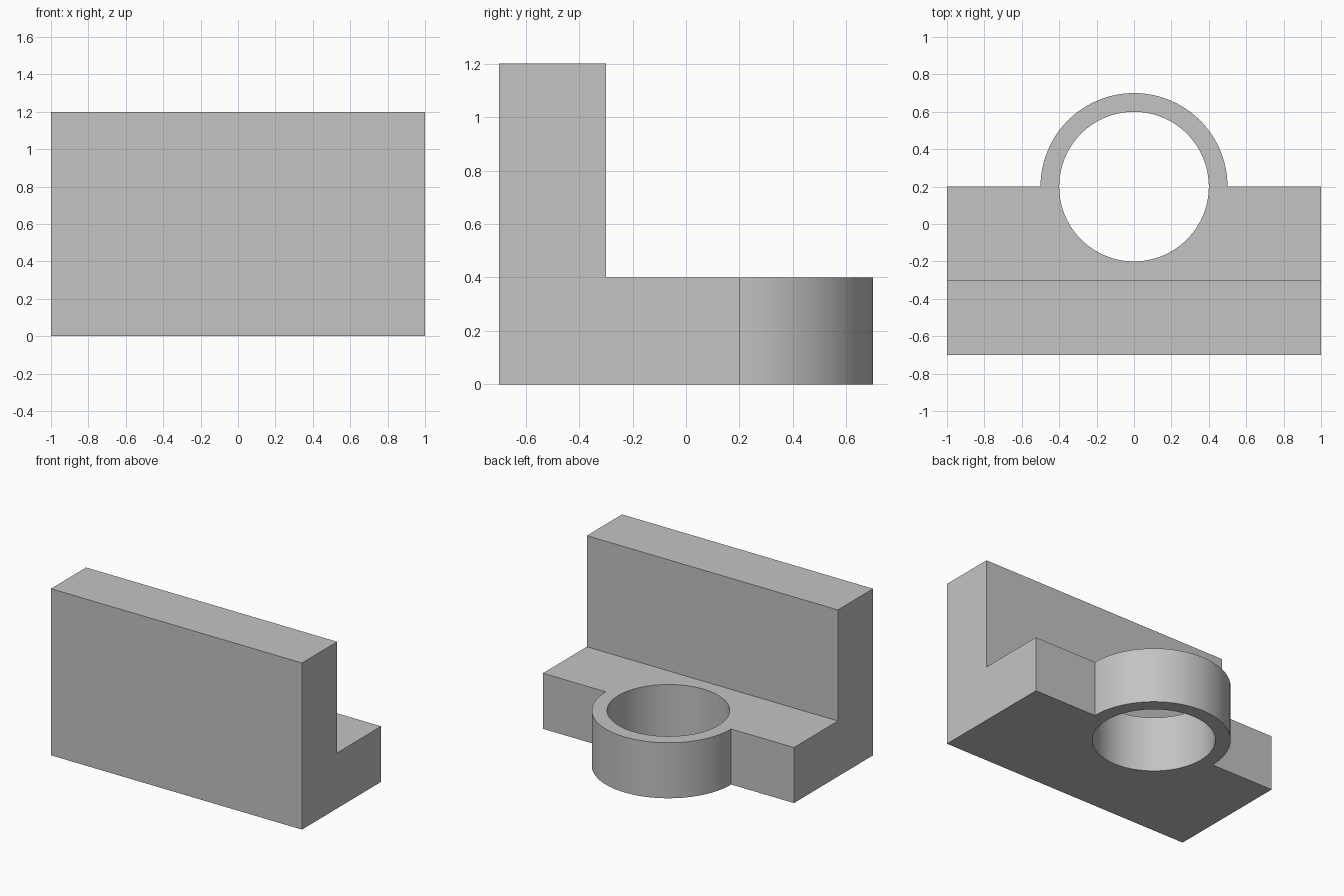
import bpy, bmesh
from math import radians
from mathutils import Matrix

cube = bpy.data.objects.get("Cube")
if cube:
    bpy.data.objects.remove(cube, do_unlink=True)

HALF_WIDTH = 1.0
FRONT, WALL_BACK, PLATE_BACK = -0.7, -0.3, 0.2
PLATE_TOP, WALL_TOP = 0.4, 1.2
BOSS_RADIUS, BORE_RADIUS = 0.5, 0.4
SEGMENTS = 96

grey = bpy.data.materials.new("light_grey")
grey.use_nodes = True
colour = (0.55, 0.55, 0.55, 1)
grey.diffuse_color = colour
grey.node_tree.nodes["Principled BSDF"].inputs["Base Color"].default_value = colour


def add_object(name, bm):
    bmesh.ops.recalc_face_normals(bm, faces=bm.faces)
    mesh = bpy.data.meshes.new(name)
    bm.to_mesh(mesh)
    bm.free()
    mesh.materials.append(grey)
    obj = bpy.data.objects.new(name, mesh)
    bpy.context.collection.objects.link(obj)
    return obj


def cylinder(name, radius, bottom, top):
    bm = bmesh.new()
    bmesh.ops.create_cone(
        bm, cap_ends=True, segments=SEGMENTS, radius1=radius, radius2=radius,
        depth=top - bottom,
        matrix=Matrix.Translation((0, PLATE_BACK, (bottom + top) / 2)))
    return add_object(name, bm)


def combine(target, tool, operation):
    mod = target.modifiers.new(tool.name, 'BOOLEAN')
    mod.object, mod.operation, mod.solver = tool, operation, 'EXACT'
    tool.hide_render = True


# L-shaped profile swept across the width: upright wall and base plate
profile = [(FRONT, 0), (PLATE_BACK, 0), (PLATE_BACK, PLATE_TOP),
           (WALL_BACK, PLATE_TOP), (WALL_BACK, WALL_TOP), (FRONT, WALL_TOP)]
bm = bmesh.new()
face = bm.faces.new([bm.verts.new((-HALF_WIDTH, y, z)) for y, z in profile])
swept = bmesh.ops.extrude_face_region(bm, geom=[face], use_keep_orig=True)
bmesh.ops.translate(
    bm, vec=(2 * HALF_WIDTH, 0, 0),
    verts=[v for v in swept["geom"] if isinstance(v, bmesh.types.BMVert)])
bracket = add_object("bracket", bm)

# Round boss on the back edge, with a bore through it
boss = cylinder("boss", BOSS_RADIUS, 0, PLATE_TOP)
bore = cylinder("bore_cutter", BORE_RADIUS, -0.1, PLATE_TOP + 0.1)
combine(bracket, boss, 'UNION')
combine(bracket, bore, 'DIFFERENCE')

# Bake the booleans and remove the helpers
bpy.context.view_layer.update()
evaluated = bracket.evaluated_get(bpy.context.evaluated_depsgraph_get())
solid = bpy.data.meshes.new_from_object(evaluated)
bracket.modifiers.clear()
bracket.data = solid
solid.name = "bracket"
for helper in (boss, bore):
    bpy.data.objects.remove(helper, do_unlink=True)

# Smooth the round walls, keep the corners sharp
bpy.ops.object.select_all(action='DESELECT')
bracket.select_set(True)
bpy.context.view_layer.objects.active = bracket
bpy.ops.object.shade_smooth_by_angle(angle=radians(30))
